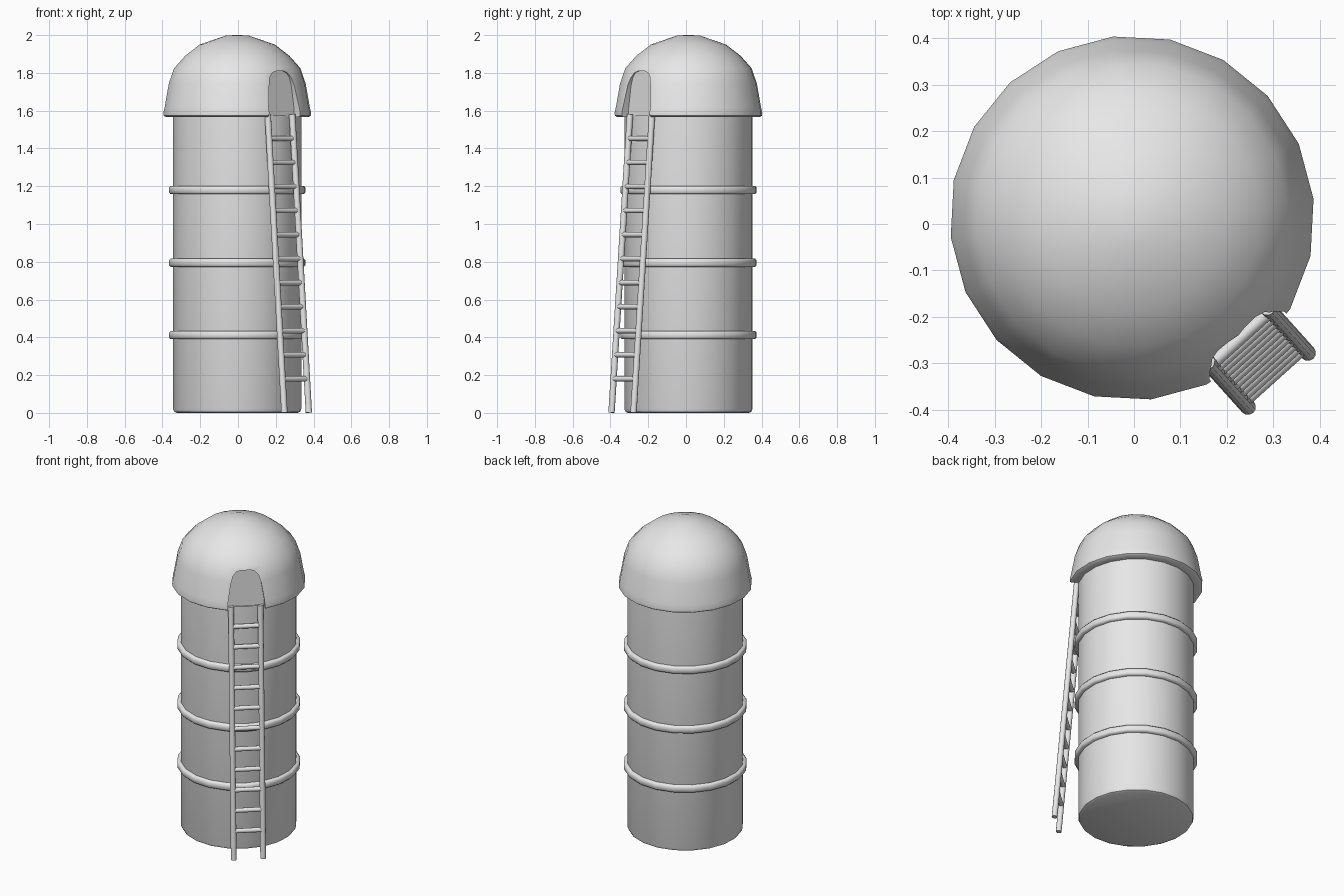
import bpy, bmesh, math
from mathutils import Vector

cube = bpy.data.objects.get("Cube")
if cube:
    bpy.data.objects.remove(cube, do_unlink=True)

SIDES = 20
CENTRE = Vector((-0.004, 0.013, 0))
START = math.radians(6)
FACING = math.radians(-48)          # direction of the ladder and hatch
OUT = Vector((math.cos(FACING), math.sin(FACING), 0))
SIDE = Vector((-OUT.y, OUT.x, 0))
UP = Vector((0, 0, 1))

grey = bpy.data.materials.new("plain_grey")
grey.use_nodes = True
grey.diffuse_color = (0.8, 0.8, 0.8, 1)
grey.node_tree.nodes["Principled BSDF"].inputs["Base Color"].default_value = (0.8, 0.8, 0.8, 1)


def place(out, side, z):
    return CENTRE + OUT * out + SIDE * side + UP * z


def finish(name, bm):
    bmesh.ops.recalc_face_normals(bm, faces=bm.faces)
    mesh = bpy.data.meshes.new(name)
    bm.to_mesh(mesh)
    bm.free()
    mesh.materials.append(grey)
    obj = bpy.data.objects.new(name, mesh)
    bpy.context.collection.objects.link(obj)
    return obj


def smooth(obj, degrees=40):
    bpy.ops.object.select_all(action='DESELECT')
    obj.select_set(True)
    bpy.context.view_layer.objects.active = obj
    bpy.ops.object.shade_smooth_by_angle(angle=math.radians(degrees))


def lathe(name, profile, closed=False):
    """Revolve (radius, height) points; open profiles get flat end caps."""
    bm = bmesh.new()
    rings = []
    for r, z in profile:
        angles = [START + math.tau * i / SIDES for i in range(SIDES)]
        rings.append([bm.verts.new(CENTRE + Vector((r * math.cos(a), r * math.sin(a), z)))
                      for a in angles])
    pairs = list(zip(rings, rings[1:]))
    if closed:
        pairs.append((rings[-1], rings[0]))
    else:
        bm.faces.new(rings[0])
        bm.faces.new(rings[-1])
    for low, high in pairs:
        for i in range(SIDES):
            j = (i + 1) % SIDES
            bm.faces.new((low[i], low[j], high[j], high[i]))
    return finish(name, bm)


def rod(name, start, end, radius):
    bm = bmesh.new()
    axis = end - start
    bmesh.ops.create_cone(bm, cap_ends=True, segments=12, radius1=radius,
                          radius2=radius, depth=axis.length)
    turn = axis.to_track_quat('Z', 'Y')
    for v in bm.verts:
        v.co = turn @ v.co + (start + end) / 2
    smooth(finish(name, bm))


# Tower body with a softened foot
smooth(lathe("tower_body", [(0.322, 0), (0.335, 0.006), (0.341, 0.02), (0.341, 1.575)]))

# Hoops around the body
for label, z in (("lower", 0.412), ("middle", 0.795), ("upper", 1.18)):
    hoop = [(0.33, z - 0.022), (0.355, z - 0.022), (0.363, z - 0.013),
            (0.363, z + 0.013), (0.355, z + 0.022), (0.33, z + 0.022)]
    smooth(lathe(label + "_hoop", hoop, closed=True), 50)

# Domed roof with a rounded rim
dome = lathe("domed_roof", [(0.34, 1.566), (0.382, 1.567), (0.392, 1.574), (0.393, 1.59),
                            (0.386, 1.62), (0.364, 1.745), (0.336, 1.825), (0.278, 1.89),
                            (0.2, 1.95), (0.06, 1.998), (0.01, 2.0)])

# Arched recess cut into the roof above the ladder
half = [(0.114, 1.5), (0.108, 1.62), (0.09, 1.73), (0.076, 1.775), (0.055, 1.8), (0.025, 1.81)]
arch = half + [(-s, z) for s, z in reversed(half)]
bm = bmesh.new()
back = [bm.verts.new(place(0.328, s, z)) for s, z in arch]
front = [bm.verts.new(place(0.6, s, z)) for s, z in arch]
bm.faces.new(back)
bm.faces.new(front)
for i in range(len(arch)):
    j = (i + 1) % len(arch)
    bm.faces.new((back[i], back[j], front[j], front[i]))
cutter = finish("recess_cutter", bm)
cutter.hide_render = True
cut = dome.modifiers.new("recess", 'BOOLEAN')
cut.operation = 'DIFFERENCE'
cut.solver = 'EXACT'
cut.object = cutter
bpy.ops.object.select_all(action='DESELECT')
dome.select_set(True)
bpy.context.view_layer.objects.active = dome
bpy.ops.object.modifier_apply(modifier=cut.name)
bpy.data.objects.remove(cutter, do_unlink=True)
smooth(dome)

# Leaning ladder
TOP, FOOT, TOP_OUT, HALF = 1.58, 0.0015, 0.338, 0.087


def lean(z):
    return 0.47 + (TOP_OUT - 0.47) * z / TOP


for label, s in (("left", HALF), ("right", -HALF)):
    rod("ladder_rail_" + label, place(lean(FOOT), s, FOOT), place(lean(TOP), s, TOP), 0.017)
for n in range(11):
    z = 0.18 + 0.1273 * n
    rod("ladder_rung_%d" % (n + 1), place(lean(z), HALF, z), place(lean(z), -HALF, z), 0.014)
